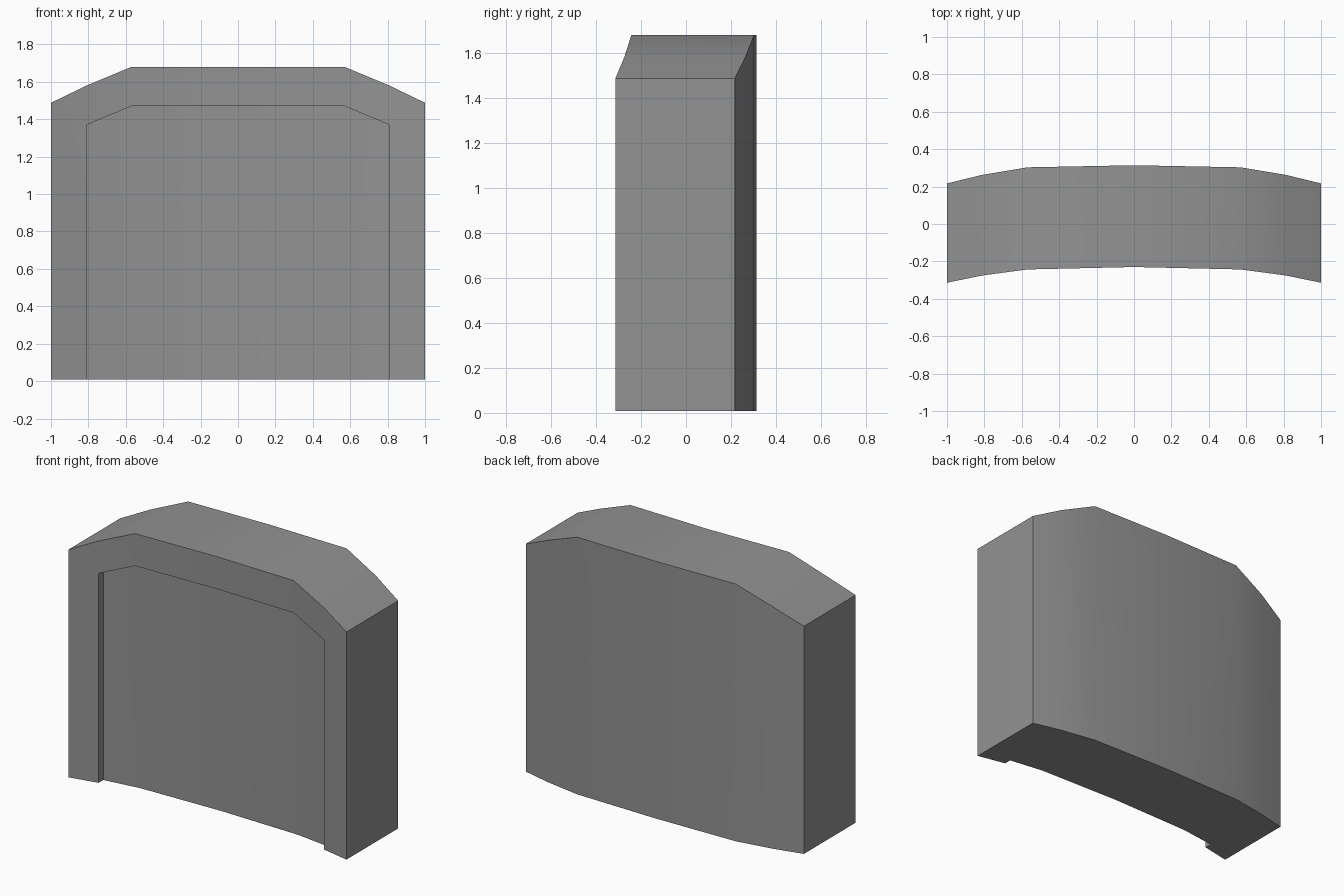
import bpy, bmesh, math

if "Cube" in bpy.data.objects:
    bpy.data.objects.remove(bpy.data.objects["Cube"])

# Column stations: x, front y, back y, top z, recess top z (None outside the recess)
half = [(1.0, -0.314, 0.217, 1.488, None),
        (0.81, -0.275, 0.263, 1.58, 1.37),
        (0.57, -0.243, 0.303, 1.68, 1.47),
        (0.0, -0.23, 0.314, 1.68, 1.47)]
stations = [(-h[0],) + h[1:] for h in half] + half[-2::-1]
DEPTH = 0.048   # recess depth
BASE = 0.008    # height of the underside

bm = bmesh.new()


def column(x, yf, yb, top, rec):
    v = lambda y, z: bm.verts.new((x, y, z))
    c = dict(ft=v(yf, top), b0=v(yb, BASE), bt=v(yb, top))
    if abs(x) > 0.8:
        c['f0'] = v(yf, BASE)
    if rec:
        c.update(fh=v(yf, rec), p0=v(yf + DEPTH, BASE), ph=v(yf + DEPTH, rec))
    return c


cols = [column(*s) for s in stations]


def strip(a, b, k, m):
    """Quad between neighbouring columns."""
    bm.faces.new((a[k], b[k], b[m], a[m]))


for a, b in zip(cols, cols[1:]):
    strip(a, b, 'ft', 'bt')              # top
    strip(a, b, 'bt', 'b0')              # back
    if 'fh' in a and 'fh' in b:
        strip(a, b, 'fh', 'ft')          # lintel front
        strip(a, b, 'ph', 'fh')          # lintel underside
        strip(a, b, 'p0', 'ph')          # recessed panel
        strip(a, b, 'b0', 'p0')          # underside
    else:                                # side post: front, underside, jamb, outer end
        o, i = (b, a) if 'fh' in a else (a, b)
        bm.faces.new((o['f0'], i['f0'], i['fh'], i['ft'], o['ft']))
        bm.faces.new((o['f0'], i['f0'], i['p0'], i['b0'], o['b0']))
        bm.faces.new((i['f0'], i['p0'], i['ph'], i['fh']))
        bm.faces.new((o['f0'], o['ft'], o['bt'], o['b0']))

bmesh.ops.recalc_face_normals(bm, faces=bm.faces)

mesh = bpy.data.meshes.new("curved_panel")
bm.to_mesh(mesh)
bm.free()
obj = bpy.data.objects.new("curved_panel", mesh)
bpy.context.collection.objects.link(obj)

# Dark grey finish
mat = bpy.data.materials.new("dark_grey")
mat.diffuse_color = (0.29, 0.29, 0.29, 1)
mat.use_nodes = True
mat.node_tree.nodes["Principled BSDF"].inputs["Base Color"].default_value = mat.diffuse_color
mesh.materials.append(mat)

# Smooth the gentle curve, keep the corners crisp
bpy.context.view_layer.objects.active = obj
obj.select_set(True)
bpy.ops.object.shade_smooth_by_angle(angle=math.radians(30))
